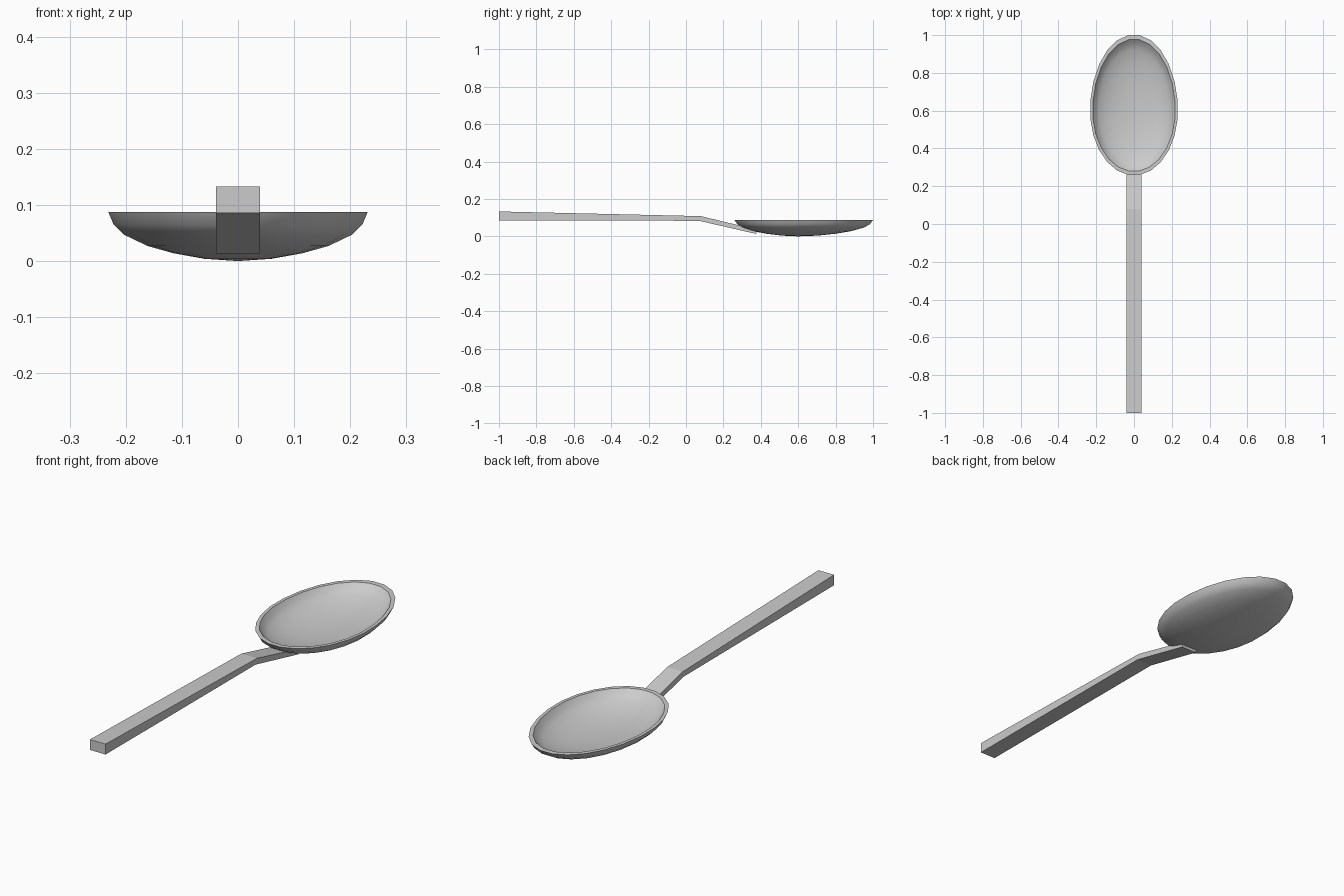
import bpy, bmesh, math

cube = bpy.data.objects.get("Cube")
if cube:
    bpy.data.objects.remove(cube, do_unlink=True)

metal = bpy.data.materials.new("grey metal")
metal.use_nodes = True
color = (0.6, 0.6, 0.6, 1)
metal.diffuse_color = color
metal.node_tree.nodes["Principled BSDF"].inputs["Base Color"].default_value = color


def make_object(name, bm):
    bmesh.ops.recalc_face_normals(bm, faces=bm.faces)
    mesh = bpy.data.meshes.new(name)
    bm.to_mesh(mesh)
    bm.free()
    mesh.materials.append(metal)
    obj = bpy.data.objects.new(name, mesh)
    bpy.context.collection.objects.link(obj)
    return obj


# Bowl: egg-shaped rings swept along a section, outside then inside
SIDES = 24
HALF_WIDTH, CENTRE_Y, TIP_LENGTH, NECK_LENGTH = 0.233, 0.6, 0.403, 0.343
outer = [(0.26, 0.004), (0.5, 0.014), (0.7, 0.027), (0.88, 0.047),
         (0.96, 0.065), (1, 0.087)]
inner = [(0.94, 0.087), (0.88, 0.066), (0.8, 0.052), (0.65, 0.036),
         (0.48, 0.025), (0.25, 0.017)]

bm = bmesh.new()
rings = []
for scale, z in outer + inner:
    ring = []
    for i in range(SIDES):
        a = math.tau * (i + 0.5) / SIDES
        length = TIP_LENGTH if math.sin(a) > 0 else NECK_LENGTH
        ring.append(bm.verts.new((HALF_WIDTH * scale * math.cos(a),
                                  CENTRE_Y + length * scale * math.sin(a), z)))
    rings.append(ring)
for low, high in zip(rings, rings[1:]):
    for i in range(SIDES):
        j = (i + 1) % SIDES
        bm.faces.new((low[i], low[j], high[j], high[i]))
for ring, z in ((rings[0], 0), (rings[-1], 0.015)):
    pole = bm.verts.new((0, CENTRE_Y, z))
    for i in range(SIDES):
        bm.faces.new((ring[i], ring[(i + 1) % SIDES], pole))
bowl = make_object("bowl", bm)
bpy.context.view_layer.objects.active = bowl
bowl.select_set(True)
bpy.ops.object.shade_smooth_by_angle(angle=math.radians(35))

# Handle: rectangular bar that tapers and bends down under the bowl
WIDTH = 0.039
stations = [((-1, 0.086), (-1, 0.133)),
            ((0.07, 0.083), (0.08, 0.108)),
            ((0.375, 0.013), (0.381, 0.035))]
bm = bmesh.new()
loops = []
for (y0, z0), (y1, z1) in stations:
    corners = [(-WIDTH, y0, z0), (WIDTH, y0, z0), (WIDTH, y1, z1), (-WIDTH, y1, z1)]
    loops.append([bm.verts.new(c) for c in corners])
for a, b in zip(loops, loops[1:]):
    for i in range(4):
        j = (i + 1) % 4
        bm.faces.new((a[i], a[j], b[j], b[i]))
bm.faces.new(loops[0])
bm.faces.new(loops[-1])
make_object("handle", bm)
